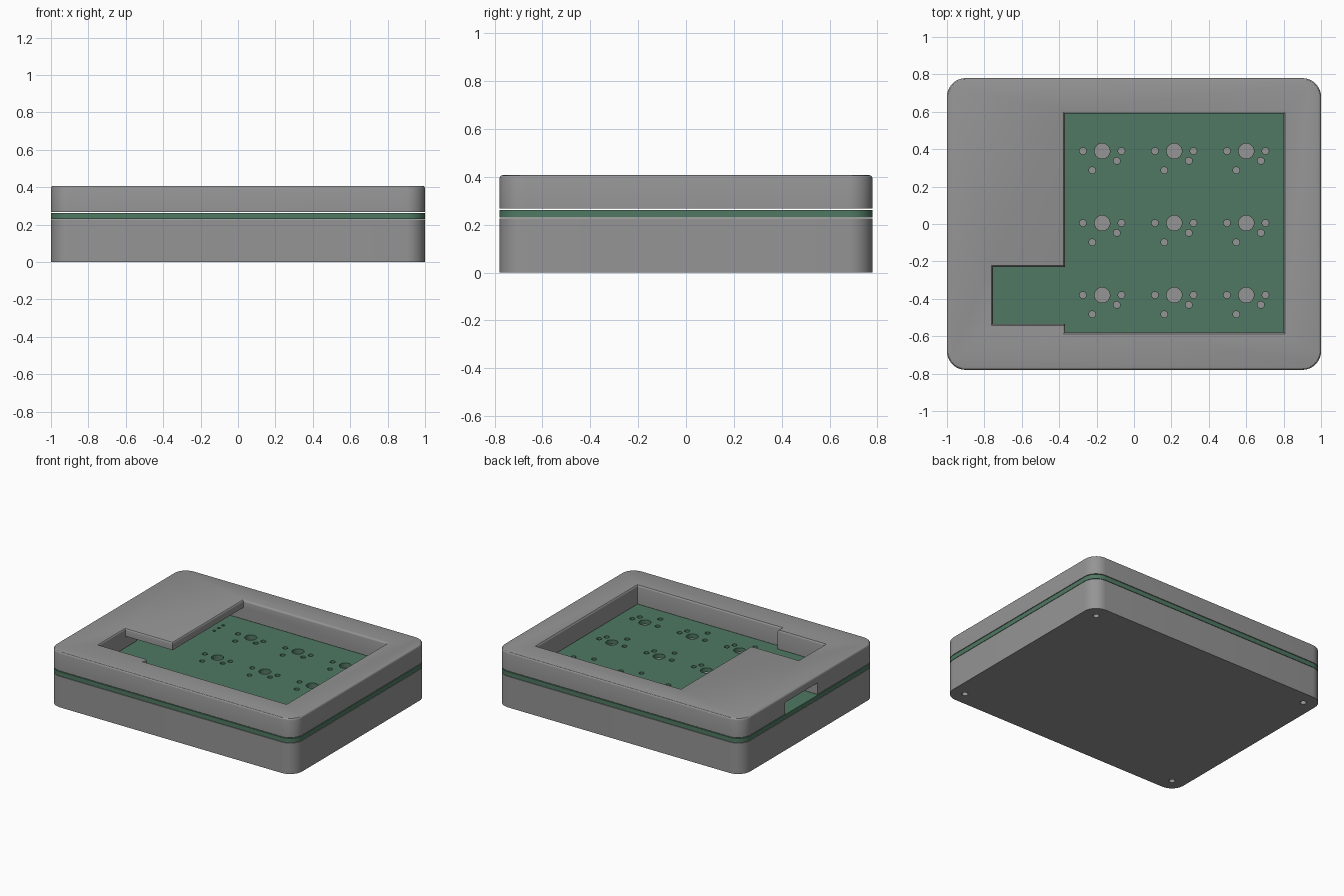
import bpy, bmesh, math

if "Cube" in bpy.data.objects:
    bpy.data.objects.remove(bpy.data.objects["Cube"])


def material(name, color):
    m = bpy.data.materials.new(name)
    m.diffuse_color = (*color, 1)
    m.use_nodes = True
    m.node_tree.nodes["Principled BSDF"].inputs["Base Color"].default_value = m.diffuse_color
    return m


GRAY = material("case gray", (0.30, 0.30, 0.30))
GREEN = material("board green", (0.08, 0.19, 0.125))


def rounded_rect(hx, hy, r, n=10):
    pts = []
    for k, (sx, sy) in enumerate([(1, 1), (-1, 1), (-1, -1), (1, -1)]):
        for i in range(n + 1):
            a = math.pi / 2 * (k + i / n)
            pts.append((sx * (hx - r) + r * math.cos(a), sy * (hy - r) + r * math.sin(a)))
    return pts


def rect(x0, x1, y0, y1):
    return [(x0, y0), (x1, y0), (x1, y1), (x0, y1)]


def circle(x, y, r, n=20):
    return [(x + r * math.cos(2 * math.pi * i / n), y + r * math.sin(2 * math.pi * i / n))
            for i in range(n)]


def prisms(name, outlines, z0, z1, mat=None):
    """One object made of upright prisms, one for each counter-clockwise outline."""
    bm = bmesh.new()
    for pts in outlines:
        lo = [bm.verts.new((x, y, z0)) for x, y in pts]
        hi = [bm.verts.new((x, y, z1)) for x, y in pts]
        bm.faces.new(lo[::-1])
        bm.faces.new(hi)
        for i in range(len(pts)):
            j = (i + 1) % len(pts)
            bm.faces.new((lo[i], lo[j], hi[j], hi[i]))
    me = bpy.data.meshes.new(name)
    bm.to_mesh(me)
    bm.free()
    ob = bpy.data.objects.new(name, me)
    bpy.context.collection.objects.link(ob)
    if mat:
        me.materials.append(mat)
    return ob


def cut(ob, outlines, z0, z1):
    cutter = prisms("cutter", outlines, z0, z1)
    mod = ob.modifiers.new("cut", 'BOOLEAN')
    mod.operation, mod.solver, mod.object = 'DIFFERENCE', 'EXACT', cutter
    bpy.context.view_layer.objects.active = ob
    bpy.ops.object.modifier_apply(modifier=mod.name)
    bpy.data.objects.remove(cutter)


def smooth(ob):
    bpy.ops.object.select_all(action='DESELECT')
    ob.select_set(True)
    bpy.context.view_layer.objects.active = ob
    bpy.ops.object.shade_smooth_by_angle(angle=math.radians(30))


HX, HY, R, TOP = 1.0, 0.78, 0.1, 0.407
outline = rounded_rect(HX, HY, R)
screws = [circle(sx * 0.9, sy * 0.68, 0.021) for sx in (-1, 1) for sy in (-1, 1)]

# Bottom case: hollow tray with screw holes in the corners
case = prisms("bottom_case", [outline], 0, 0.227, GRAY)
cut(case, [rounded_rect(0.84, 0.62, 0.03)], 0.05, 0.3)
cut(case, screws, -0.1, 0.3)

# Circuit board: switch footprints and a few header holes
board = prisms("circuit_board", [outline], 0.23, 0.262, GREEN)
holes = list(screws)
for i in range(3):
    for j in range(3):
        x, y = -0.17 + 0.385 * i, -0.38 + 0.385 * j
        holes.append(circle(x, y, 0.041, 32))
        for dx, dy in [(-0.103, 0), (0.103, 0), (0.078, -0.052), (-0.053, -0.103)]:
            holes.append(circle(x + dx, y + dy, 0.018))
holes += [circle(-0.43, 0.34 + 0.051 * k, 0.011, 12) for k in range(3)]
cut(board, holes, 0.1, 0.3)

# Top case: stepped opening, controller bay under a thin roof, cable port on the left
lid = prisms("top_case", [outline], 0.267, TOP, GRAY)
opening = [(-0.37, -0.58), (0.8, -0.58), (0.8, 0.59), (-0.37, 0.59),
           (-0.37, -0.23), (-0.755, -0.23), (-0.755, -0.535), (-0.37, -0.535)]
cut(lid, [opening], 0.1, 0.6)
cut(lid, [rect(-0.755, -0.3, -0.3, 0.59)], 0.1, 0.352)
cut(lid, [rect(-1.1, -0.7, -0.10, 0.28)], 0.1, 0.352)
cut(lid, screws, 0.1, 0.34)

# Soft rounding along all top rims
bm = bmesh.new()
bm.from_mesh(lid.data)
rim = [e for e in bm.edges
       if all(abs(v.co.z - TOP) < 1e-4 for v in e.verts)
       and any(abs(f.normal.z) < 0.5 for f in e.link_faces)]
bmesh.ops.bevel(bm, geom=rim, offset=0.014, segments=3, profile=0.5, affect='EDGES')
bm.to_mesh(lid.data)
bm.free()

for ob in (case, board, lid):
    smooth(ob)
